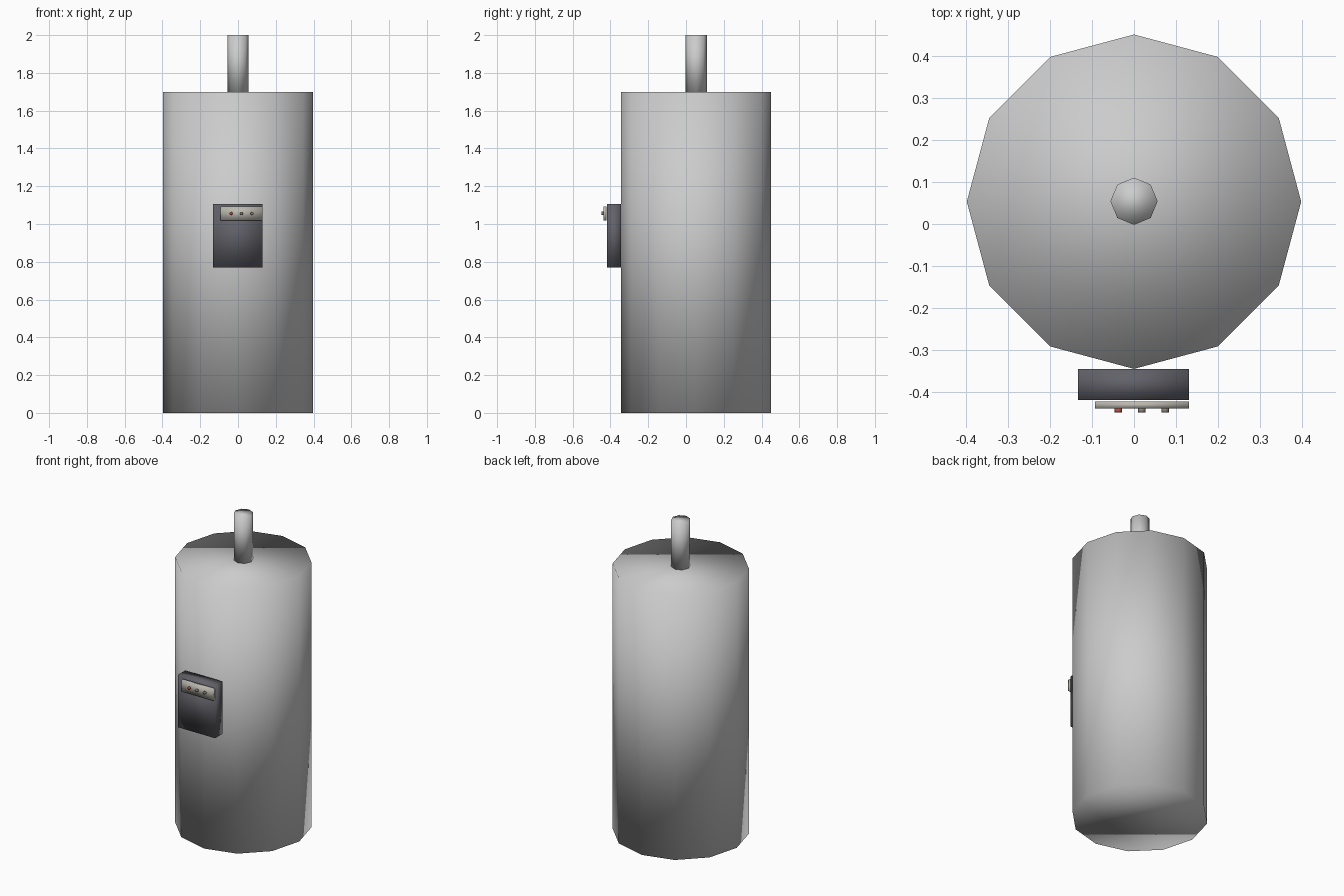
import bpy, math

if "Cube" in bpy.data.objects:
    bpy.data.objects.remove(bpy.data.objects["Cube"])


def material(name, rgb):
    m = bpy.data.materials.new(name)
    m.diffuse_color = (*rgb, 1)
    m.use_nodes = True
    m.node_tree.nodes["Principled BSDF"].inputs["Base Color"].default_value = m.diffuse_color
    return m


def finish(name, mat=None):
    ob = bpy.context.object
    ob.name = name
    bpy.ops.object.transform_apply(location=False, rotation=True, scale=True)
    if mat:
        ob.data.materials.append(mat)
    bpy.ops.object.shade_smooth()
    return ob


def cylinder(name, sides, r, depth, loc, rot=(0, 0, 0), mat=None):
    bpy.ops.mesh.primitive_cylinder_add(vertices=sides, radius=r, depth=depth,
                                        location=loc, rotation=rot)
    return finish(name, mat)


def box(name, lo, hi, mat=None):
    bpy.ops.mesh.primitive_cube_add(size=1, location=[(a + b) / 2 for a, b in zip(lo, hi)])
    bpy.context.object.scale = [b - a for a, b in zip(lo, hi)]
    return finish(name, mat)


dark = material("dark_grey", (0.12, 0.12, 0.14))
beige = material("warm_grey", (0.5, 0.48, 0.43))
red = material("red", (0.5, 0.08, 0.06))
amber = material("brown_grey", (0.25, 0.22, 0.18))

# Tank body and outlet pipe
cylinder("tank", 12, 0.397, 1.70, (0, 0.053, 0.85))
cylinder("outlet_pipe", 8, 0.056, 0.30, (0, 0.054, 1.85))

# Control box with its front panel
box("control_box", (-0.133, -0.418, 0.77), (0.131, -0.344, 1.106), dark)
box("control_panel", (-0.093, -0.438, 1.018), (0.131, -0.422, 1.092), beige)

# Row of indicator buttons
for i, mat in enumerate((red, amber, amber)):
    cylinder(f"button_{i + 1}", 8, 0.009, 0.011, (-0.037 + i * 0.0555, -0.4425, 1.056),
             (math.pi / 2, 0, 0), mat)
